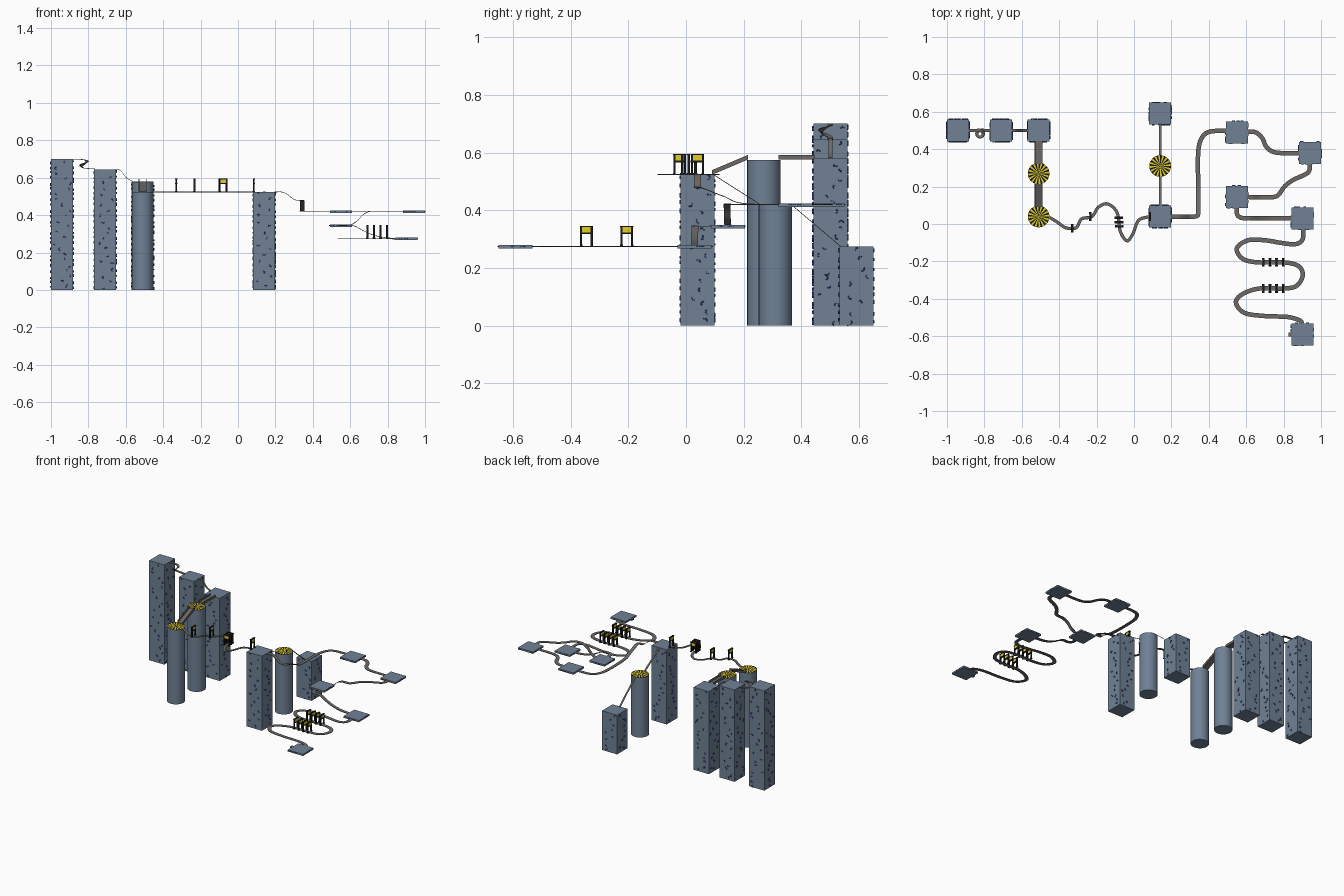
import bpy, bmesh, math, random
from mathutils import Vector, Matrix

if "Cube" in bpy.data.objects:
    bpy.data.objects.remove(bpy.data.objects["Cube"])

random.seed(4)


def material(name, rgb):
    m = bpy.data.materials.new(name)
    m.diffuse_color = (*rgb, 1)
    m.use_nodes = True
    m.node_tree.nodes["Principled BSDF"].inputs["Base Color"].default_value = m.diffuse_color
    return m


SLATE = material("slate", (0.16, 0.22, 0.30))
BLUE = material("hold_blue", (0.045, 0.065, 0.25))
BROWN = material("track_grey", (0.15, 0.14, 0.13))
BLACK = material("black", (0.01, 0.01, 0.01))
YELLOW = material("yellow", (0.75, 0.62, 0.02))
W = 0.059  # half width of towers and plates


def finish(bm, name, mats):
    bmesh.ops.recalc_face_normals(bm, faces=bm.faces)
    me = bpy.data.meshes.new(name)
    bm.to_mesh(me)
    bm.free()
    for m in mats:
        me.materials.append(m)
    ob = bpy.data.objects.new(name, me)
    bpy.context.collection.objects.link(ob)
    return ob


def add_box(bm, c, s, mat=0, rot=0.0):
    mtx = Matrix.Translation(c) @ Matrix.Rotation(rot, 4, 'Z') @ Matrix.Diagonal((*s, 1))
    geo = bmesh.ops.create_cube(bm, size=1, matrix=mtx)
    for f in {f for v in geo["verts"] for f in v.link_faces}:
        f.material_index = mat


def loft(bm, rings, mat=0):
    # skin a run of equal cross-sections and cap both ends
    rows = [[bm.verts.new(p) for p in r] for r in rings]
    n = len(rows[0])
    faces = [bm.faces.new((a[i], a[(i + 1) % n], b[(i + 1) % n], b[i]))
             for a, b in zip(rows, rows[1:]) for i in range(n)]
    faces += [bm.faces.new(rows[0]), bm.faces.new(rows[-1])]
    for f in faces:
        f.material_index = mat


def add_hold(bm, pos, u, n, size, angle, squash=1.0):
    # small U-shaped climbing hold on a wall
    up = Vector((0, 0, 1))
    rings = []
    for k in range(7):
        a = angle + math.pi * k / 6
        d = u * math.cos(a) + up * math.sin(a) * squash
        rings.append([pos + d * size * r + n * h
                      for r, h in ((0.45, -.001), (0.55, .004), (0.9, .004), (1, -.001))])
    loft(bm, rings, 1)


def block(name, x, y, z0, z1, holds):
    bm = bmesh.new()
    add_box(bm, (x, y, (z0 + z1) / 2), (2 * W, 2 * W, z1 - z0))
    flat = z1 - z0 < 0.05
    for k in range(4):
        a = k * math.pi / 2
        n = Vector((math.cos(a), math.sin(a), 0))
        u = Vector((-n.y, n.x, 0))
        for i in range(holds):
            h = (z0 + z1) / 2 if flat else z0 + (z1 - z0) * (i + random.uniform(.25, .75)) / holds
            p = Vector((x, y, h)) + n * W + u * random.uniform(-.045, .045)
            add_hold(bm, p, u, n, random.uniform(.007, .010),
                     0 if flat else random.uniform(0, 6.28), 0.4 if flat else 1)
    return finish(bm, name, (SLATE, BLUE))


def column(name, x, y, h, r=0.058, n=32):
    # round pillar with striped fan top
    bm = bmesh.new()
    bot, top = ([bm.verts.new((x + r * math.cos(2 * math.pi * i / n),
                               y + r * math.sin(2 * math.pi * i / n), z)) for i in range(n)]
                for z in (0, h))
    mid = bm.verts.new((x, y, h))
    bm.faces.new(bot)
    for i in range(n):
        j = (i + 1) % n
        bm.faces.new((bot[i], bot[j], top[j], top[i])).smooth = True
        bm.faces.new((top[i], top[j], mid)).material_index = 1 + i % 2
    for e in bm.edges:
        e.smooth = not any(len(f.verts) != 4 for f in e.link_faces)
    return finish(bm, name, (SLATE, YELLOW, BLACK))


def track(name, pts, width=0.024, profile=None, steps=8):
    # spline ribbon; fourth value of a point is its bank angle
    P = [Vector((*p, 0)) if len(p) == 3 else Vector(p) for p in pts]
    P = [P[0] * 2 - P[1]] + P + [P[-1] * 2 - P[-2]]
    S = []
    for a, b, c, d in zip(P, P[1:], P[2:], P[3:]):
        for k in range(steps):
            t = k / steps
            S.append(0.5 * (2 * b + (c - a) * t + (2 * a - 5 * b + 4 * c - d) * t * t
                            + (3 * b - a - 3 * c + d) * t ** 3))
    S.append(P[-2])
    w = width / 2
    profile = profile or ((-w, 0), (w, 0), (w, .003), (-w, .003))
    up, rings = Vector((0, 0, 1)), []
    for i, s in enumerate(S):
        t = S[min(i + 1, len(S) - 1)] - S[max(i - 1, 0)]
        left = Vector((-t.y, t.x, 0)).normalized()
        c, sn = math.cos(s.w), math.sin(s.w)
        rings.append([s.xyz + (left * c + up * sn) * q + (up * c - left * sn) * h
                      for q, h in profile])
    bm = bmesh.new()
    loft(bm, rings)
    return finish(bm, name, (BROWN,))


def gate(name, x, y, z, rot=0.0):
    # two legs, feet, striped sign board
    bm = bmesh.new()
    R = Matrix.Rotation(rot, 3, 'Z')
    parts = [((0, 0, .058), (.008, .038, .020), 1), ((0, 0, .069), (.012, .046, .004), 0),
             ((0, 0, .045), (.011, .042, .006), 0)]
    for s in (-1, 1):
        parts += [((0, s * .0185, .035), (.009, .007, .070), 0),
                  ((0, s * .0185, .003), (.014, .009, .006), 0)]
    for c, size, m in parts:
        add_box(bm, Vector((x, y, z)) + R @ Vector(c), size, m, rot)
    return finish(bm, name, (BLACK, YELLOW))


# square climbing towers
for i, (x, y, h) in enumerate([(-.941, .50, .70), (-.71, .50, .645), (-.51, .50, .58),
                               (.14, .04, .524), (.14, .59, .275)]):
    block(f"tower_{i + 1}", x, y, 0, h, round(h * 34))

# floating platforms
for i, (x, y, z) in enumerate([(.55, .49, .42), (.941, .38, .42), (.55, .145, .345),
                               (.90, .03, .275), (.90, -.59, .275)]):
    block(f"platform_{i + 1}", x, y, z - .008, z + .004, 3)

# round pillars
for i, (x, y, h) in enumerate([(-.51, .27, .575), (-.51, .04, .524), (.14, .31, .42)]):
    column(f"pillar_{i + 1}", x, y, h)

# spiral drop between the first two towers
spiral = [(-.885, .5, .697), (-.85, .5, .697)]
for k in range(9):
    a = math.pi / 2 - k * math.pi / 4
    spiral.append((-.823 + .018 * math.cos(a), .482 + .018 * math.sin(a), .694 - .0055 * k,
                   0.7 * math.sin(math.pi * k / 8)))
spiral += [(-.79, .5, .647), (-.765, .5, .645)]
track("spiral_track", spiral, .018)
track("drop_track", [(-.655, .5, .645), (-.63, .5, .638), (-.595, .5, .597), (-.565, .5, .58)], .014)

# walled chutes between pillars
U = ((-.022, -.001), (.022, -.001), (.022, .015), (.017, .015), (.017, .003),
     (-.017, .003), (-.017, .015), (-.022, .015))
track("upper_chute", [(-.51, .445, .577), (-.51, .32, .577)], profile=U, steps=2)
track("lower_chute", [(-.51, .215, .577), (-.51, .09, .524)], profile=U, steps=2)

# winding level track
track("winding_track", [(-.455, .037, .522), (-.41, .01, .522), (-.365, -.02, .522), (-.31, -.02, .522),
      (-.28, .027, .522), (-.225, .04, .522), (-.19, .09, .522), (-.14, .107, .522),
      (-.09, .06, .522), (-.073, -.04, .522), (-.037, -.09, .522), (-.005, -.05, .522),
      (.025, .02, .522), (.085, .04, .522)], .017)

# narrow beams to the far pillar and back tower
track("narrow_beam_1", [(.14, .095, .522), (.14, .255, .42)], .012, steps=2)
track("narrow_beam_2", [(.14, .365, .418), (.14, .535, .274)], .012, steps=2)

# looping road through the platforms
track("road_1", [(.195, .04, .522), (.24, .04, .521), (.27, .04, .505), (.30, .04, .482), (.335, .042, .477),
      (.343, .06, .474), (.343, .13, .447), (.343, .20, .422), (.343, .38, .419), (.36, .455, .419),
      (.40, .492, .419), (.495, .50, .419)])
track("road_2", [(.605, .495, .419), (.65, .49, .419), (.685, .46, .419), (.71, .41, .419),
      (.76, .382, .419), (.885, .378, .419)])
track("road_3", [(.941, .325, .419), (.93, .275, .419), (.85, .235, .419), (.805, .20, .419), (.765, .15, .419),
      (.71, .143, .419), (.67, .143, .402), (.64, .143, .37), (.605, .145, .346)])
track("road_4", [(.55, .09, .343), (.552, .05, .343), (.575, .033, .343), (.62, .032, .341), (.67, .03, .315),
      (.72, .03, .293), (.78, .03, .279), (.845, .03, .274)])
track("serpentine_road", [(x, y, .273) for x, y in (
      (.905, -.025), (.90, -.085), (.86, -.108), (.78, -.10), (.70, -.087), (.61, -.087), (.55, -.13),
      (.58, -.185), (.66, -.205), (.80, -.205), (.88, -.225), (.902, -.275), (.87, -.33), (.80, -.345),
      (.67, -.345), (.58, -.375), (.545, -.42), (.59, -.475), (.70, -.492), (.82, -.497),
      (.885, -.515), (.90, -.535))])

# gates over the tracks
for i, (x, y, r) in enumerate([(-.33, -.022, 0), (-.233, .04, 0), (.085, .04, 0),
                               (-.082, .033, math.pi / 2), (-.080, .010, math.pi / 2),
                               (-.078, -.013, math.pi / 2)]):
    gate(f"track_gate_{i + 1}", x, y, .524, r)
for j, y in enumerate((-.205, -.345)):
    for i in range(4):
        gate(f"road_gate_{j + 1}_{i + 1}", .692 + .035 * i, y, .275)

# small step on the last platform
bm = bmesh.new()
add_box(bm, (.834, -.59, .274), (.018, .022, .008))
finish(bm, "end_step", (BROWN,))
